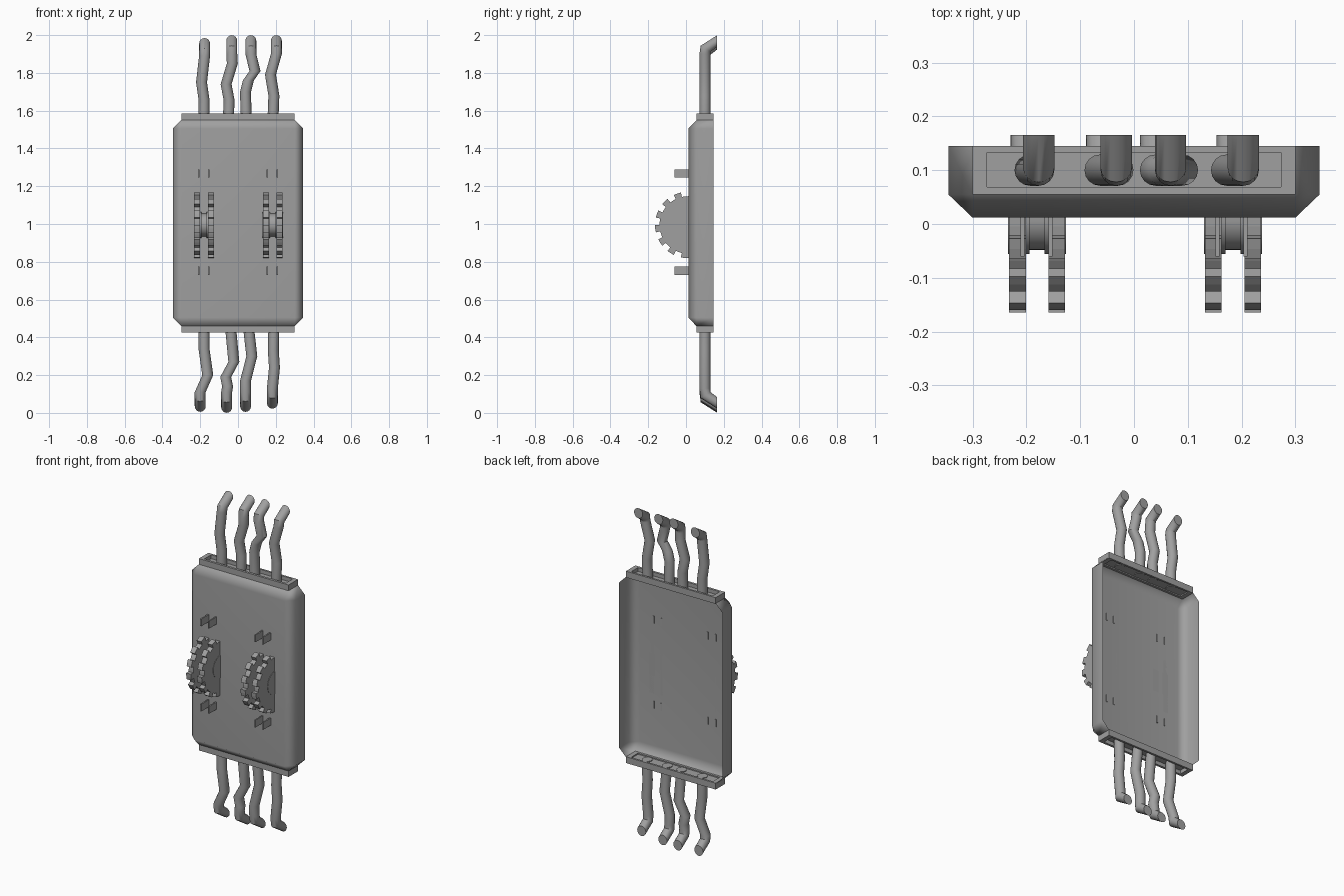
import bpy, bmesh, math
from mathutils import Vector

cube = bpy.data.objects.get("Cube")
if cube:
    bpy.data.objects.remove(cube, do_unlink=True)

grey = bpy.data.materials.new("mid_grey")
grey.use_nodes = True
grey.diffuse_color = (0.35, 0.35, 0.35, 1)
grey.node_tree.nodes["Principled BSDF"].inputs["Base Color"].default_value = grey.diffuse_color


def finish(name, bm, angle=None, closed=True):
    if closed:
        bmesh.ops.recalc_face_normals(bm, faces=bm.faces)
    mesh = bpy.data.meshes.new(name)
    bm.to_mesh(mesh)
    bm.free()
    mesh.materials.append(grey)
    ob = bpy.data.objects.new(name, mesh)
    bpy.context.collection.objects.link(ob)
    if angle:
        bpy.ops.object.select_all(action='DESELECT')
        ob.select_set(True)
        bpy.context.view_layer.objects.active = ob
        bpy.ops.object.shade_smooth_by_angle(angle=math.radians(angle))
    return ob


def add_box(bm, lo, hi):
    lo, hi = Vector(lo), Vector(hi)
    verts = bmesh.ops.create_cube(bm, size=1)["verts"]
    for v in verts:
        v.co = (lo + hi) / 2 + v.co * (hi - lo)


def bridge(bm, a, b):
    n = len(a)
    for i in range(n):
        bm.faces.new((a[i], a[(i + 1) % n], b[(i + 1) % n], b[i]))


def add_prism(bm, profile, x0, x1):
    """Extrude a (y, z) outline along x."""
    a = [bm.verts.new((x0, y, z)) for y, z in profile]
    b = [bm.verts.new((x1, y, z)) for y, z in profile]
    bm.faces.new(a)
    bm.faces.new(b)
    bridge(bm, a, b)


FRONT, SHOULDER, BACK = 0.012, 0.055, 0.145
MID = 1.005

# Shallow pan: flat front, chamfered shoulders, open back and ends
HX, HZ, CH = 0.30, 0.50, 0.045
bm = bmesh.new()
front, mid, back = [], [], []
for sx, sz in ((1, -1), (1, 1), (-1, 1), (-1, -1)):
    front.append(bm.verts.new((sx * HX, FRONT, MID + sz * HZ)))
    side = (sx * (HX + CH), MID + sz * HZ)
    end = (sx * HX, MID + sz * (HZ + CH))
    for x, z in ((end, side) if sx * sz < 0 else (side, end)):
        mid.append(bm.verts.new((x, SHOULDER, z)))
        back.append(bm.verts.new((x, BACK, z)))
bm.faces.new(front)
for i in range(4):
    j = (i + 1) % 4
    bm.faces.new((front[i], mid[2 * i], mid[2 * i + 1]))
    bm.faces.new((front[i], mid[2 * i + 1], mid[2 * j], front[j]))
for i in range(8):
    j = (i + 1) % 8
    if i not in (3, 7):
        bm.faces.new((mid[i], back[i], back[j], mid[j]))
pan = finish("pan", bm, 50)
pan.modifiers.new("weighted_normals", 'WEIGHTED_NORMAL')

# Rectangular trays at both ends, with a floor for the wires
for name, sign in (("upper_tray", 1), ("lower_tray", -1)):
    z0, z1 = sorted((MID + sign * 0.542, MID + sign * 0.58))
    zf = MID + sign * 0.553
    bm = bmesh.new()
    for s in (-1, 1):
        xa, xb = sorted((s * 0.273, s * HX))
        add_box(bm, (xa, SHOULDER, z0), (xb, BACK, z1))
    add_box(bm, (-0.273, SHOULDER, z0), (0.273, 0.069, z1))
    add_box(bm, (-0.273, 0.133, z0), (0.273, BACK, z1))
    add_box(bm, (-0.273, 0.069, zf - 0.004), (0.273, 0.133, zf + 0.004))
    finish(name, bm)

# Wires: wavy tubes that kink back and end on a flat vertical cut
R, SIDES, WY = 0.029, 16, 0.1


def wire(name, path, tip, sign):
    rings = [(x, WY, z, Vector((0, 1, 0))) for x, z in path]
    x, z = path[-1]
    rings.append((x, WY + 0.004, tip - sign * 0.072, Vector((0, 0.9, -sign * 0.55))))
    rings.append((x, 0.165, tip - sign * 0.031, Vector((0, 0, -sign * 1.05))))
    bm = bmesh.new()
    loops = []
    for cx, cy, cz, v in rings:
        loop = []
        for k in range(SIDES):
            a = math.tau * k / SIDES
            loop.append(bm.verts.new(Vector((cx + R * math.cos(a), cy, cz)) + v * R * math.sin(a)))
        loops.append(loop)
    for a, b in zip(loops, loops[1:]):
        bridge(bm, a, b)
    bm.faces.new(loops[0])
    bm.faces.new(loops[-1])
    finish(name, bm, 40)


upper = [
    ([(-.18, 1.55), (-.18, 1.66), (-.193, 1.75), (-.177, 1.89)], 1.985),
    ([(-.05, 1.55), (-.048, 1.66), (-.063, 1.74), (-.03, 1.85), (-.033, 1.9)], 2.0),
    ([(.043, 1.55), (.04, 1.7), (.055, 1.76), (.09, 1.81), (.068, 1.9)], 2.0),
    ([(.185, 1.55), (.19, 1.68), (.172, 1.79), (.203, 1.9)], 2.0),
]
lower = [
    ([(-.18, .46), (-.18, .34), (-.16, .2), (-.2, .11)], .005),
    ([(-.04, .46), (-.022, .27), (-.065, .19), (-.055, .14), (-.06, .11)], 0),
    ([(.055, .46), (.073, .3), (.04, .17), (.04, .11)], .005),
    ([(.19, .46), (.187, .33), (.193, .24), (.182, .13)], .022),
]
for i in range(4):
    wire(f"upper_wire_{i + 1}", *upper[i], 1)
    wire(f"lower_wire_{i + 1}", *lower[i], -1)


# Half gears in pairs, joined by a hub
def arc(radius, steps=24):
    return [(FRONT - radius * math.sin(math.pi * k / steps),
             MID - 0.01 + radius * math.cos(math.pi * k / steps)) for k in range(steps + 1)]


def gear_outline(teeth=7, root=0.152, outer=0.176):
    pts = []
    for k in range(teeth):
        for frac, r in ((0, root), (0.25, root), (0.5, root), (0.5, outer), (0.75, outer), (1, outer)):
            a = math.pi * (k + frac) / teeth
            pts.append((FRONT - r * math.sin(a), MID - 0.01 + r * math.cos(a)))
    return pts


for name, cx in (("right", -0.18), ("left", 0.184)):
    bm = bmesh.new()
    for s in (-1, 1):
        xa, xb = sorted((cx + s * 0.021, cx + s * 0.052))
        add_prism(bm, gear_outline(), xa, xb)
    finish(f"{name}_gear_pair", bm)
    bm = bmesh.new()
    add_prism(bm, arc(0.06), cx - 0.022, cx + 0.022)
    for s in (-1, 1):
        xa, xb = sorted((cx + s * 0.014, cx + s * 0.054))
        add_prism(bm, arc(0.068), xa, xb)
    finish(f"{name}_hub", bm, 30)

# Thin locating tabs above and below each gear pair, just piercing the pan
bm = bmesh.new()
for x in (-0.207, -0.155, 0.155, 0.207):
    for z in (1.267, 0.752):
        add_box(bm, (x - 0.004, -0.06, z - 0.022), (x + 0.004, 0.016, z + 0.022))
finish("tabs", bm)
